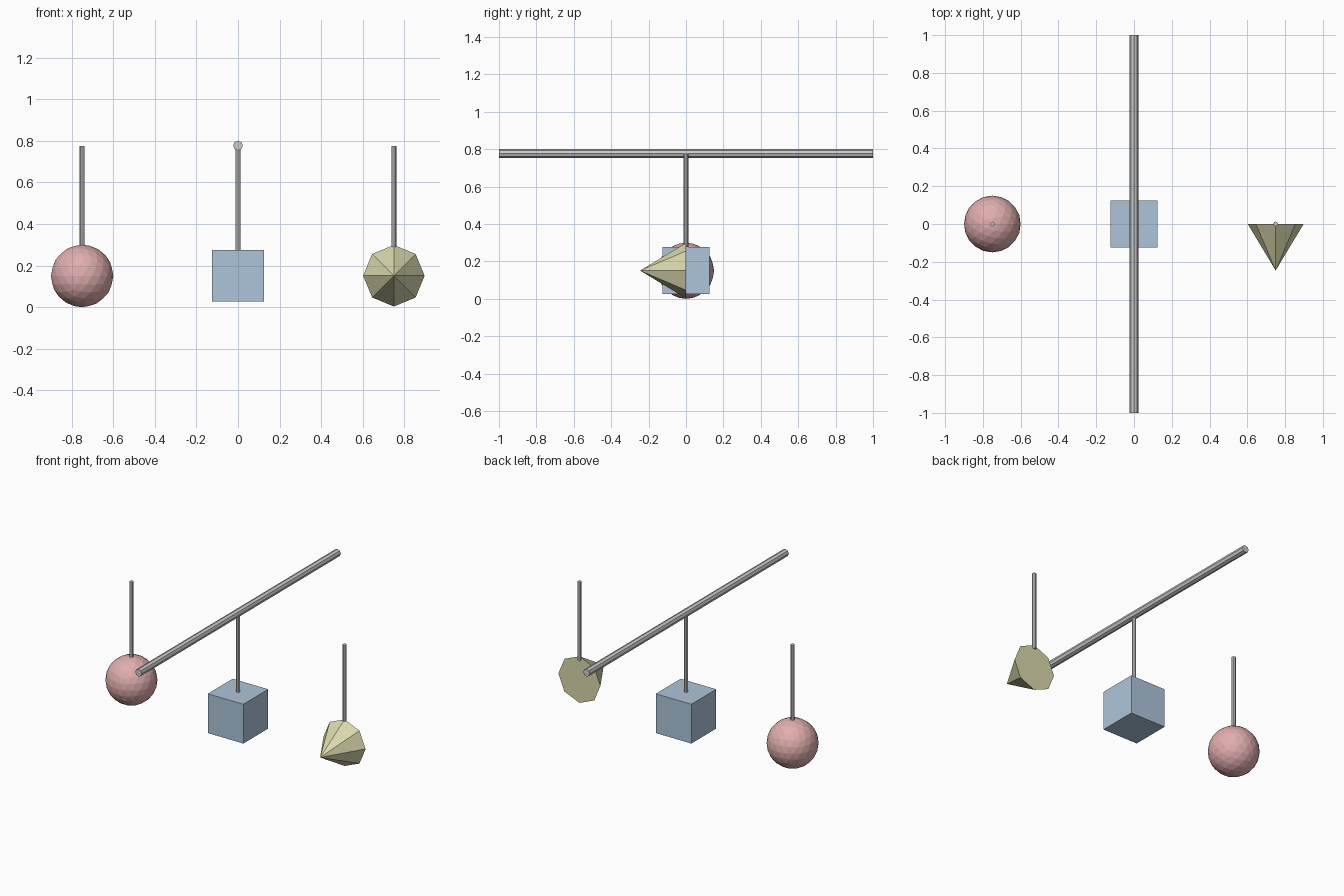
import bpy
from math import pi

if "Cube" in bpy.data.objects:
    bpy.data.objects.remove(bpy.data.objects["Cube"])


def paint(obj, name, color):
    mat = bpy.data.materials.new(name)
    mat.diffuse_color = color
    mat.use_nodes = True
    mat.node_tree.nodes["Principled BSDF"].inputs["Base Color"].default_value = mat.diffuse_color
    obj.data.materials.append(mat)


def rod(name, radius, length, location, rotation=(0, 0, 0)):
    bpy.ops.mesh.primitive_cylinder_add(vertices=8, radius=radius, depth=length,
                                        location=location, rotation=rotation)
    bpy.context.object.name = name


# Horizontal support bar running front to back
rod("support_bar", 0.0235, 2.0, (0, 0, 0.777), (pi / 2, 0, 0))

# Hanging rods, one above each shape
for name, x in (("sphere_rod", -0.75), ("cube_rod", 0), ("cone_rod", 0.75)):
    rod(name, 0.0125, 0.5, (x, 0, 0.526))

# Faceted sphere
bpy.ops.mesh.primitive_ico_sphere_add(subdivisions=3, radius=0.15, location=(-0.75, 0, 0.15))
sphere = bpy.context.object
sphere.name = "hanging_sphere"
paint(sphere, "red", (0.75, 0.42, 0.42, 1))

# Cube
bpy.ops.mesh.primitive_cube_add(size=0.25, location=(0, 0, 0.151))
cube = bpy.context.object
cube.name = "hanging_cube"
paint(cube, "blue", (0.42, 0.56, 0.70, 1))

# Eight-sided cone pointing forward, base on the y = 0 plane
bpy.ops.mesh.primitive_cone_add(vertices=8, radius1=0.148, depth=0.246,
                                location=(0.75, -0.123, 0.151), rotation=(pi / 2, 0, 0))
cone = bpy.context.object
cone.name = "hanging_cone"
paint(cone, "yellow", (0.70, 0.69, 0.42, 1))
